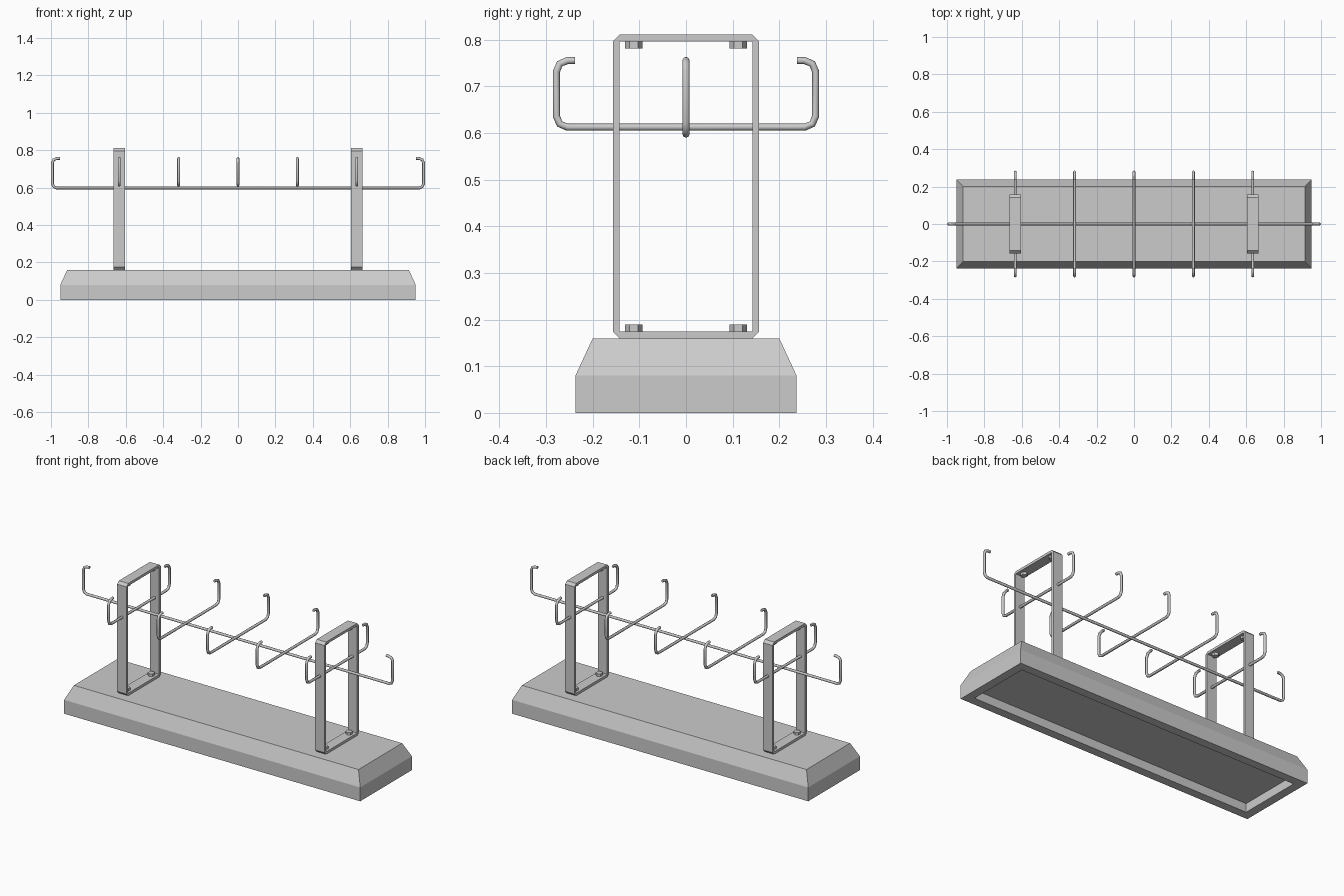
import bpy, bmesh, math
from mathutils import Vector

cube = bpy.data.objects.get("Cube")
if cube:
    bpy.data.objects.remove(cube, do_unlink=True)

grey = bpy.data.materials.new("plain_grey")
grey.use_nodes = True
colour = (0.6, 0.6, 0.6, 1)
grey.diffuse_color = colour
grey.node_tree.nodes["Principled BSDF"].inputs["Base Color"].default_value = colour


def loft(name, rings, closed=False):
    """Skin a list of equal-length point rings; cap the ends unless closed."""
    bm = bmesh.new()
    loops = [[bm.verts.new(p) for p in ring] for ring in rings]
    n = len(rings[0])
    pairs = list(zip(loops, loops[1:]))
    if closed:
        pairs.append((loops[-1], loops[0]))
    else:
        bm.faces.new(loops[0])
        bm.faces.new(loops[-1])
    for a, b in pairs:
        for i in range(n):
            j = (i + 1) % n
            bm.faces.new((a[i], a[j], b[j], b[i]))
    bmesh.ops.remove_doubles(bm, verts=bm.verts, dist=0.0001)
    bmesh.ops.recalc_face_normals(bm, faces=bm.faces)
    mesh = bpy.data.meshes.new(name)
    bm.to_mesh(mesh)
    bm.free()
    mesh.materials.append(grey)
    obj = bpy.data.objects.new(name, mesh)
    bpy.context.collection.objects.link(obj)
    return obj


# Base: chamfered plinth with a shallow recess underneath
def rectangle(hx, hy, z):
    return [(-hx, -hy, z), (hx, -hy, z), (hx, hy, z), (-hx, hy, z)]


HX, HY = 0.95, 0.237
loft("base", [rectangle(HX - 0.05, HY - 0.05, 0.05),
              rectangle(HX - 0.05, HY - 0.05, 0),
              rectangle(HX, HY, 0),
              rectangle(HX, HY, 0.08),
              rectangle(HX - 0.037, HY - 0.037, 0.16)])

# Upright frames: flat strap loops with chamfered outer corners, bolted inside
POST_X, FRAME_Y, LOW, HIGH, WALL = 0.635, 0.157, 0.16, 0.811, 0.0145


def frame_ring(x, inner):
    ring = []
    mid, half = (LOW + HIGH) / 2, (HIGH - LOW) / 2
    for sy, sz in ((1, 1), (-1, 1), (-1, -1), (1, -1)):
        a = (x, sy * FRAME_Y, mid + sz * (half - WALL))
        b = (x, sy * (FRAME_Y - WALL), mid + sz * half)
        corner = (x, sy * (FRAME_Y - WALL), mid + sz * (half - WALL))
        pair = [corner, corner] if inner else [a, b]
        ring += pair if sy * sz > 0 else pair[::-1]
    return ring


def hexagon(x, y, z, r=0.0185):
    return [(x + r * math.sin(k * math.pi / 3), y + r * math.cos(k * math.pi / 3), z)
            for k in range(6)]


for side, x in (("right", -POST_X), ("left", POST_X)):
    x0, x1 = x - 0.03, x + 0.03
    loft(side + "_frame", [frame_ring(x0, False), frame_ring(x1, False),
                           frame_ring(x1, True), frame_ring(x0, True)], closed=True)
    for end, y in (("front", -0.112), ("back", 0.112)):
        for level, z in (("lower", LOW + WALL), ("upper", HIGH - WALL - 0.015)):
            loft(f"{side}_{end}_{level}_bolt",
                 [hexagon(x, y, z), hexagon(x, y, z + 0.015)])


# Rods: straight wire whose two ends turn up and hook back inwards
def hooked_rod(name, reach, low, direction, origin_x=0, high=0.7555, r=0.024, tip=0.04):
    half = [(reach - tip, high)]
    for cz, start in ((high - r, 90), (low + r, 0)):
        for step in range(3):
            a = math.radians(start - 45 * step)
            half.append((reach - r + r * math.cos(a), cz + r * math.sin(a)))
    path = half + [(-u, z) for u, z in reversed(half)]
    curve = bpy.data.curves.new(name, "CURVE")
    curve.dimensions = "3D"
    curve.bevel_depth = 0.0077
    curve.bevel_resolution = 2
    curve.use_fill_caps = True
    spline = curve.splines.new("POLY")
    spline.points.add(len(path) - 1)
    for point, (u, z) in zip(spline.points, path):
        p = Vector(direction) * u + Vector((origin_x, 0, z))
        point.co = (*p, 1)
    curve.materials.append(grey)
    obj = bpy.data.objects.new(name, curve)
    bpy.context.collection.objects.link(obj)
    bpy.ops.object.select_all(action="DESELECT")
    obj.select_set(True)
    bpy.context.view_layer.objects.active = obj
    bpy.ops.object.convert(target="MESH")
    bpy.ops.object.shade_smooth_by_angle(angle=math.radians(50))


hooked_rod("long_rod", 0.9923, 0.5975, (1, 0, 0))
for i in range(5):
    hooked_rod(f"cross_hook_{i + 1}", 0.278, 0.6125, (0, 1, 0),
               origin_x=(i - 2) * POST_X / 2)
